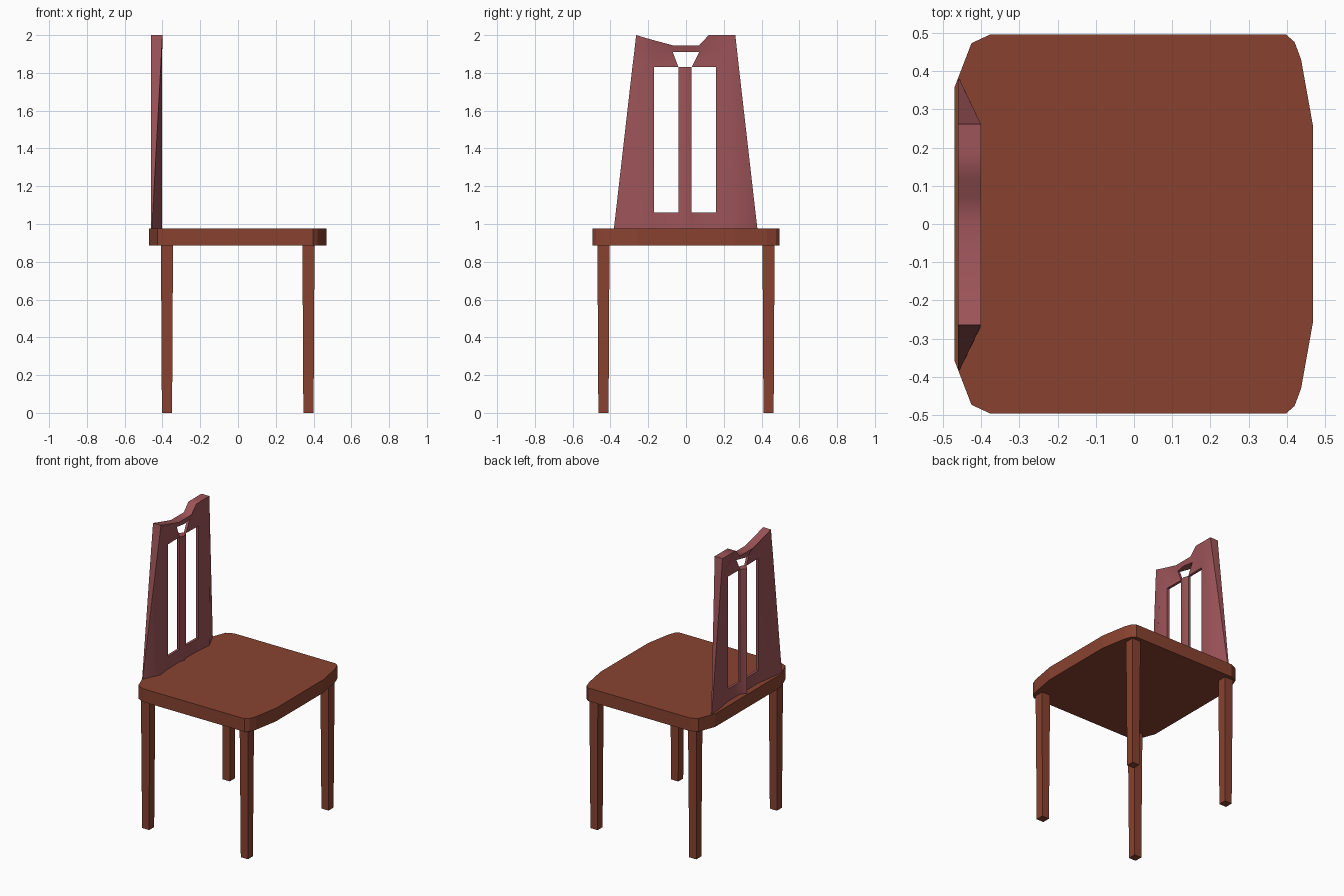
import bpy, bmesh, math

if "Cube" in bpy.data.objects:
    bpy.data.objects.remove(bpy.data.objects["Cube"])


def material(name, rgb):
    m = bpy.data.materials.new(name)
    m.diffuse_color = (*rgb, 1)
    m.use_nodes = True
    m.node_tree.nodes["Principled BSDF"].inputs["Base Color"].default_value = m.diffuse_color
    return m


brown = material("brown_wood", (0.25, 0.055, 0.03))
rose = material("rose_wood", (0.34, 0.09, 0.10))


def make(name, verts, faces, mat):
    me = bpy.data.meshes.new(name)
    me.from_pydata(verts, [], faces)
    bm = bmesh.new()
    bm.from_mesh(me)
    bmesh.ops.recalc_face_normals(bm, faces=bm.faces)
    bm.to_mesh(me)
    bm.free()
    me.materials.append(mat)
    ob = bpy.data.objects.new(name, me)
    bpy.context.collection.objects.link(ob)
    return ob


def loft(name, low, high, z0, z1, mat):
    n = len(low)
    verts = [(x, y, z0) for x, y in low] + [(x, y, z1) for x, y in high]
    faces = [(i, (i + 1) % n, n + (i + 1) % n, n + i) for i in range(n)]
    faces += [tuple(range(n))[::-1], tuple(range(n, 2 * n))]
    return make(name, verts, faces, mat)


def square(cx, cy, h):
    return [(cx - h, cy - h), (cx + h, cy - h), (cx + h, cy + h), (cx - h, cy + h)]


# seat slab with chamfered, slightly bowed outline
half = [(0.468, 0.257), (0.437, 0.43), (0.42, 0.476), (0.397, 0.496),
        (-0.375, 0.496), (-0.425, 0.473), (-0.47, 0.356)]
outline = half + [(x, -y) for x, y in reversed(half)]
loft("seat", outline, outline, 0.885, 0.975, brown)

# four tapered legs
for xn, cx in (("left", -0.376), ("right", 0.373)):
    for yn, cy in (("front", -0.437), ("rear", 0.437)):
        loft(f"{yn}_{xn}_leg", square(cx, cy, 0.027), square(cx, cy, 0.032),
             0, 0.89, brown)

# backrest: a grid of columns (across y) and rows (up z), cells left open for slots
rows = [  # y of each column
    [-0.382, -0.27, -0.17, -0.04, -0.005, 0.03, 0.16, 0.265, 0.378],
    [-0.372, -0.265, -0.17, -0.04, -0.005, 0.03, 0.16, 0.26, 0.368],
    [-0.284, -0.23, -0.17, -0.04, -0.005, 0.03, 0.16, 0.22, 0.28],
    [-0.274, -0.22, -0.17, -0.07, 0.0, 0.07, 0.14, 0.205, 0.271],
    [-0.264, -0.21, -0.16, -0.07, 0.0, 0.07, 0.12, 0.19, 0.261],
]
heights = [0.975, 1.06, 1.83, 1.91]
top = [2.0, 1.984, 1.97, 1.946, 1.946, 1.946, 2.0, 2.0, 2.0]
front_x = [None, -0.402, -0.412, -0.415, -0.402]
back_x = [-0.46, -0.448, -0.43, -0.432, -0.46]
open_cells = {(1, 2), (1, 5), (2, 3), (2, 4)}
COLS, ROWS = 9, 5

verts = []
for side in (0, 1):
    for r in range(ROWS):
        for c in range(COLS):
            z = top[c] if r == 4 else heights[r]
            k = min(c, COLS - 1 - c)
            x = (front_x, back_x)[side][k]
            if x is None:  # outer edge thins towards the seat
                x = -0.456 + 0.056 * (z - 0.975) / 1.025
            if r == 4:
                x = (-0.40, -0.46)[side]
            verts.append((x, rows[r][c], z))

solid = {(r, c) for r in range(ROWS - 1) for c in range(COLS - 1)} - open_cells
N = ROWS * COLS
faces = []
for r, c in sorted(solid):
    a = r * COLS + c
    quad = [a, a + 1, a + COLS + 1, a + COLS]
    faces.append(quad)
    faces.append([i + N for i in reversed(quad)])
    neighbours = [(r - 1, c), (r, c + 1), (r + 1, c), (r, c - 1)]
    for i, cell in enumerate(neighbours):
        if cell not in solid:
            p, q = quad[i], quad[(i + 1) % 4]
            faces.append([q, p, p + N, q + N])
back = make("backrest", verts, faces, rose)

bpy.ops.object.select_all(action='DESELECT')
back.select_set(True)
bpy.context.view_layer.objects.active = back
bpy.ops.object.shade_smooth_by_angle(angle=math.radians(50))
